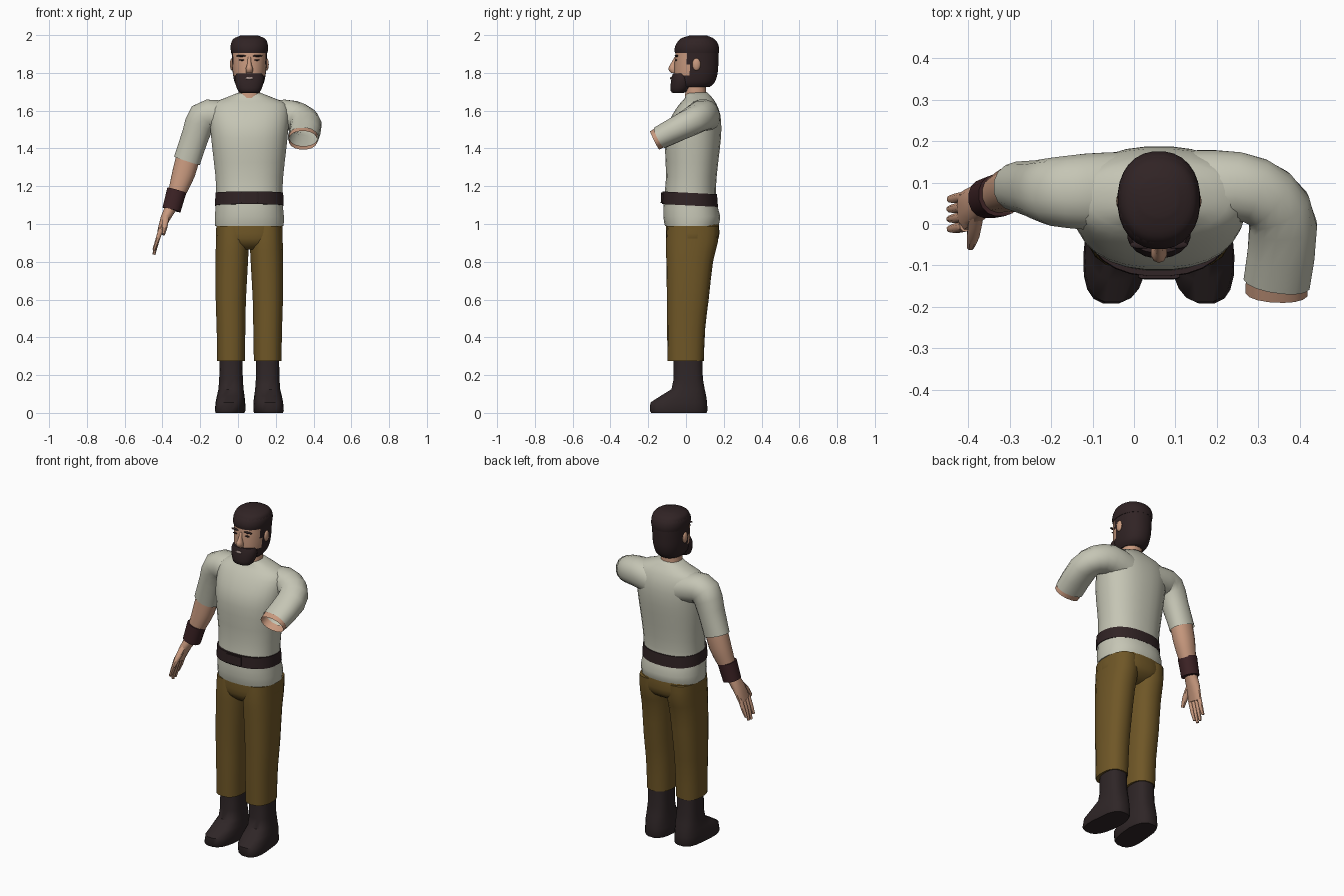
import bpy, bmesh, math
from mathutils import Vector

CX = 0.06  # body centre line


def material(name, rgb):
    m = bpy.data.materials.new(name)
    m.diffuse_color = (*rgb, 1)
    return m


SHIRT = material("shirt_cloth", (0.56, 0.56, 0.46))
TROUSERS = material("trouser_cloth", (0.16, 0.095, 0.02))
BOOT = material("boot_leather", (0.028, 0.019, 0.020))
HAIR = material("dark_hair", (0.030, 0.017, 0.018))
SKIN = material("skin", (0.58, 0.32, 0.21))
CUFF = material("cuff_leather", (0.045, 0.016, 0.018))
LIPS = material("lips", (0.40, 0.30, 0.28))


def finish(name, bm, mats, rule=None, angle=45):
    bmesh.ops.recalc_face_normals(bm, faces=bm.faces)
    if rule:
        for f in bm.faces:
            f.material_index = rule(f.calc_center_median())
    me = bpy.data.meshes.new(name)
    bm.to_mesh(me)
    bm.free()
    for m in mats:
        me.materials.append(m)
    ob = bpy.data.objects.new(name, me)
    bpy.context.collection.objects.link(ob)
    bpy.ops.object.select_all(action='DESELECT')
    ob.select_set(True)
    bpy.context.view_layer.objects.active = ob
    bpy.ops.object.shade_smooth_by_angle(angle=math.radians(angle))
    return ob


def smooth_rows(rows, sub):
    """Catmull-Rom resampling of (x, y, z, ra, rb) rows."""
    out = []
    for i in range(len(rows) - 1):
        a, b, c, d = rows[max(i - 1, 0)], rows[i], rows[i + 1], rows[min(i + 2, len(rows) - 1)]
        for s in range(sub):
            t = s / sub
            out.append([0.5 * (2 * q + (r - p) * t + (2 * p - 5 * q + 4 * r - w) * t * t
                               + (3 * q - p - 3 * r + w) * t ** 3)
                        for p, q, r, w in zip(a, b, c, d)])
    return out + [list(rows[-1])]


def loft(name, rows, mats, hint=None, n=16, p=2.2, sub=2, caps=True, rule=None, shear=None):
    """Superellipse rings along a path; level rings when no hint axis is given."""
    rows = smooth_rows(rows, sub)
    cs = [Vector(r[:3]) for r in rows]
    bm = bmesh.new()
    rings = []
    for i, r in enumerate(rows):
        a, b = Vector((1, 0, 0)), Vector((0, 1, 0))
        if hint:
            t = (cs[min(i + 1, len(cs) - 1)] - cs[max(i - 1, 0)]).normalized()
            a = Vector(hint)
            a = (a - t * a.dot(t)).normalized()
            b = t.cross(a)
        ring = []
        for k in range(n):
            w = 2 * math.pi * (k + 0.5) / n
            c, s = math.cos(w), math.sin(w)
            co = (cs[i] + a * r[3] * math.copysign(abs(c) ** (2 / p), c)
                  + b * r[4] * math.copysign(abs(s) ** (2 / p), s))
            if shear:
                co = shear(co)
            ring.append(bm.verts.new(co))
        rings.append(ring)
    for u, v in zip(rings, rings[1:]):
        for k in range(n):
            bm.faces.new((u[k], u[(k + 1) % n], v[(k + 1) % n], v[k]))
    if caps:
        bm.faces.new(rings[0])
        bm.faces.new(rings[-1])
    return finish(name, bm, mats, rule)


def stack(name, rows, mats, **kw):
    """Level rings given as (z, centre x, half width, front y, back y)."""
    return loft(name, [(cx, (f + b) / 2, z, w, (b - f) / 2) for z, cx, w, f, b in rows], mats, **kw)


def blob(name, loc, size, mat):
    bm = bmesh.new()
    bmesh.ops.create_uvsphere(bm, u_segments=12, v_segments=8, radius=1)
    for v in bm.verts:
        v.co = Vector([l + c * s for l, c, s in zip(loc, v.co, size)])
    return finish(name, bm, [mat])


# shirt body
stack("shirt_body", [
    (0.99, CX, .182, -.112, .172), (1.04, CX, .184, -.121, .182), (1.13, CX, .176, -.118, .160),
    (1.25, CX, .180, -.106, .163), (1.40, CX, .197, -.112, .180), (1.50, CX, .207, -.105, .188),
    (1.58, CX, .212, -.072, .182), (1.635, CX, .198, -.035, .162), (1.665, CX, .135, -.008, .142),
    (1.695, CX, .058, .002, .115)], [SHIRT], n=28, p=2.3)

# belt and buckle, dropping slightly to the back
tilt = lambda co: Vector((co.x, co.y, co.z - (co.y + .12) * .05))
stack("belt", [(1.105, CX, .183, -.128, .170), (1.172, CX, .180, -.126, .165)],
      [HAIR], n=28, p=2.3, sub=1, shear=tilt)
stack("belt_buckle", [(1.112, CX, .05, -.134, -.11), (1.166, CX, .05, -.132, -.11)],
      [HAIR], n=12, p=6, sub=1)

# trousers
stack("trouser_seat", [(.865, CX, .07, -.06, .10), (.90, CX, .165, -.098, .160),
                       (.95, CX, .178, -.108, .178), (1.02, CX, .172, -.105, .172)],
      [TROUSERS], n=24, p=2.4)
for side, label in ((-1, "right"), (1, "left")):
    x = lambda d: CX + side * d
    stack(label + "_trouser_leg", [
        (.275, x(.097), .074, -.098, .094), (.45, x(.097), .077, -.100, .102),
        (.60, x(.098), .081, -.101, .120), (.80, x(.093), .087, -.104, .143),
        (.90, x(.090), .088, -.106, .168), (.99, x(.090), .086, -.100, .172)],
        [TROUSERS], n=18, p=2.4)
    # boots, toes turned out a little
    turn = lambda co: Vector((co.x - side * .10 * min(co.y, 0) * max(0, 1 - co.z / .14), co.y, co.z))
    stack(label + "_boot", [
        (0, x(.098), .073, -.186, .110), (.012, x(.098), .078, -.193, .115),
        (.055, x(.098), .077, -.190, .113), (.09, x(.098), .073, -.135, .108),
        (.125, x(.097), .067, -.078, .100), (.18, x(.097), .063, -.066, .090),
        (.30, x(.097), .061, -.066, .086)], [BOOT], n=20, p=2.7, sub=1, shear=turn)

# lowered arm: sleeve, forearm, cuff
Y, Z = (0, 1, 0), (0, 0, 1)
loft("lowered_sleeve", [
    (-.04, .080, 1.56, .095, .085), (-.12, .078, 1.575, .093, .083), (-.185, .078, 1.565, .084, .084),
    (-.225, .083, 1.47, .072, .074), (-.27, .09, 1.335, .062, .073)], [SHIRT], hint=Y, caps=False)
loft("lowered_forearm", [
    (-.255, .09, 1.39, .056, .064), (-.287, .085, 1.27, .056, .062), (-.322, .072, 1.17, .046, .048),
    (-.35, .062, 1.09, .036, .036)], [SKIN], hint=Y)
loft("wrist_cuff", [(-.324, .070, 1.178, .052, .053), (-.352, .062, 1.075, .049, .050)],
     [CUFF], hint=Y, sub=1)

# hand with fingers and thumb
loft("palm", [(-.348, .062, 1.10, .034, .033), (-.385, .046, 1.03, .046, .026),
              (-.412, .030, .955, .048, .016)], [SKIN], hint=Y, n=12)
for i, tip in enumerate((.862, .838, .842, .868)):
    y = .030 + (1.5 - i) * -.024
    loft("finger_%d" % (i + 1), [
        (-.408, y, .975, .0125, .013), (-.428, y - .004, .91, .0125, .012),
        (-.445, y - .006, tip, .008, .008)], [SKIN], hint=Y, n=8)
loft("thumb", [(-.380, .025, 1.045, .018, .018), (-.388, -.025, .99, .016, .016),
               (-.395, -.055, .945, .009, .010)], [SKIN], hint=(1, 0, 0), n=8)

# raised arm: sleeve reaching forward, open at the end with a short skin rim
loft("raised_sleeve", [
    (.16, .085, 1.56, .085, .095), (.25, .09, 1.577, .083, .085), (.325, .062, 1.562, .078, .080),
    (.360, -.005, 1.525, .072, .083), (.345, -.14, 1.456, .061, .082)], [SHIRT], hint=Z, caps=False)
loft("raised_arm_rim", [(.346, -.125, 1.463, .056, .077), (.344, -.166, 1.443, .055, .076)],
     [SKIN], hint=Z, sub=1, caps=False)

# neck
stack("neck", [(1.64, CX, .066, -.012, .115), (1.70, CX, .058, -.004, .108),
               (1.78, CX, .056, -.005, .105)], [SKIN])

# head: hair above the hairline and behind the temples, skin on the face
stack("head", [
    (1.725, CX, .062, -.045, .125), (1.75, CX, .078, -.058, .152), (1.80, CX, .088, -.062, .168),
    (1.86, CX, .092, -.060, .172), (1.91, CX, .094, -.055, .173), (1.95, CX, .097, -.052, .170),
    (1.98, CX, .085, -.030, .150), (1.998, CX, .045, .020, .110)],
    [HAIR, SKIN], n=36, sub=4,
    rule=lambda c: 1 if 1.79 < c.z < 1.908 and c.y < .012 else 0)
# hair edge standing proud of the forehead
stack("hair_fringe", [(1.905, CX, .096, -.059, .174), (1.93, CX, .100, -.061, .176),
                      (1.965, CX, .094, -.045, .164), (1.99, CX, .066, -.004, .13)],
      [HAIR], n=28)

# beard and moustache
stack("beard", [(1.693, CX, .045, -.070, -.015), (1.705, CX, .060, -.082, .010),
                (1.74, CX, .074, -.082, .030), (1.775, CX, .077, -.076, .030),
                (1.797, CX, .068, -.070, .020)], [HAIR], n=20)
blob("mouth", (CX, -.079, 1.772), (.020, .005, .008), LIPS)

# nose, ears, brows and eyes
stack("nose", [(1.800, CX, .017, -.080, -.04), (1.822, CX, .020, -.094, -.04),
               (1.850, CX, .011, -.080, -.04), (1.885, CX, .009, -.060, -.04)], [SKIN], n=10)
for side, label in ((-1, "right"), (1, "left")):
    blob(label + "_ear", (CX + side * .092, .055, 1.845), (.011, .022, .033), SKIN)
    blob(label + "_brow", (CX + side * .042, -.050, 1.890), (.028, .010, .005), HAIR)
    blob(label + "_eye", (CX + side * .040, -.053, 1.868), (.016, .006, .004), HAIR)
